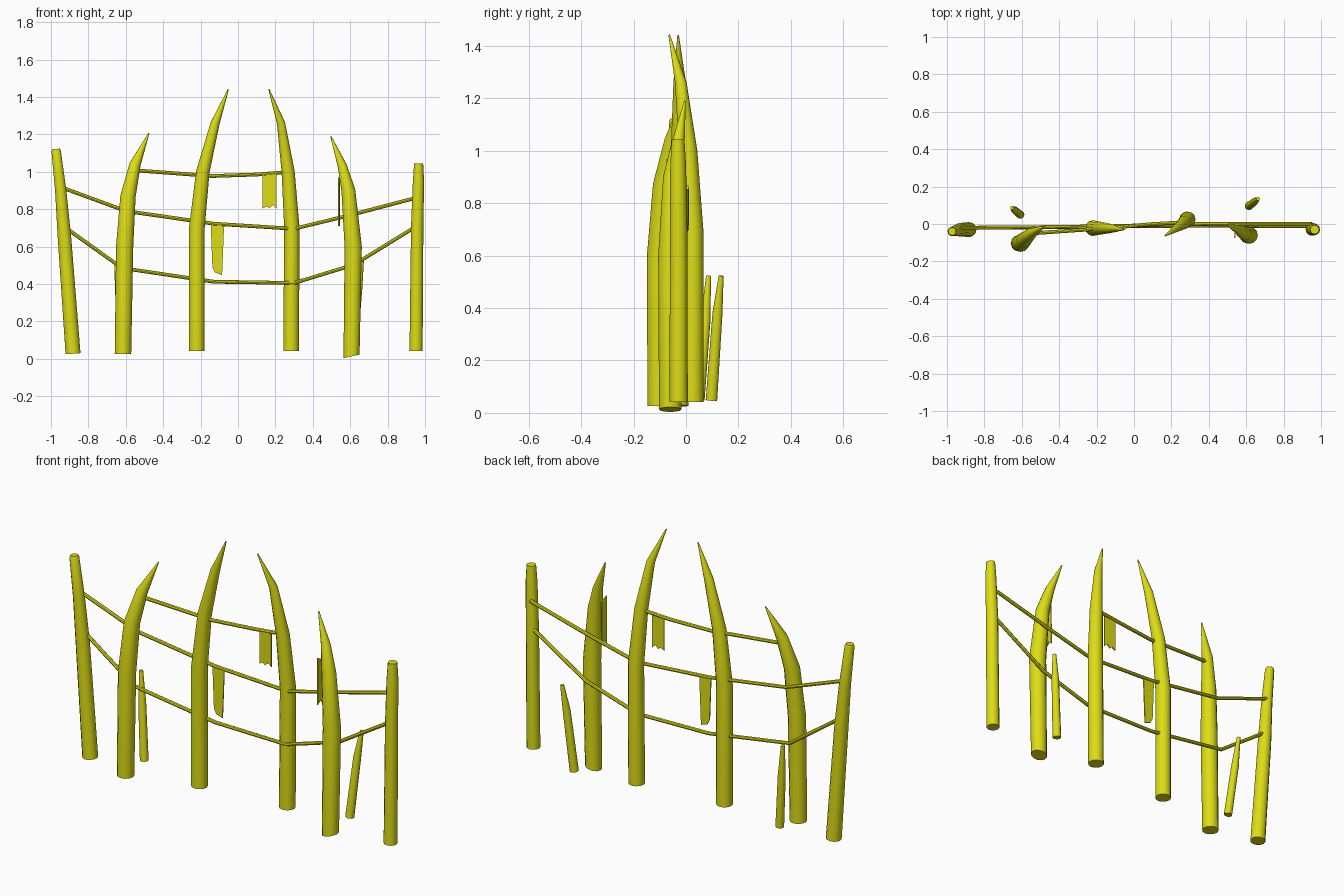
import bpy, bmesh, math
from mathutils import Vector

if "Cube" in bpy.data.objects:
    bpy.data.objects.remove(bpy.data.objects["Cube"])

mat = bpy.data.materials.new("olive yellow")
mat.diffuse_color = (0.72, 0.72, 0.008, 1)
mat.use_nodes = True
mat.node_tree.nodes["Principled BSDF"].inputs["Base Color"].default_value = mat.diffuse_color


def finish(name, bm, smooth=True):
    bmesh.ops.recalc_face_normals(bm, faces=bm.faces[:])
    me = bpy.data.meshes.new(name)
    bm.to_mesh(me)
    bm.free()
    me.materials.append(mat)
    ob = bpy.data.objects.new(name, me)
    bpy.context.collection.objects.link(ob)
    if smooth:
        bpy.ops.object.select_all(action='DESELECT')
        bpy.context.view_layer.objects.active = ob
        ob.select_set(True)
        bpy.ops.object.shade_smooth_by_angle(angle=math.radians(40))
    return ob


def tube(name, pts, sides=12, base_slant=0.0):
    """Capped tube through (x, y, z, radius) points, rings square to the path."""
    bm = bmesh.new()
    c = [Vector(p[:3]) for p in pts]
    rings = []
    for i, p in enumerate(pts):
        t = (c[min(i + 1, len(c) - 1)] - c[max(i - 1, 0)]).normalized()
        ref = Vector((0, 1, 0))
        u = ref.cross(t).normalized()
        v = t.cross(u)
        ring = []
        for k in range(sides):
            a = 2 * math.pi * k / sides
            co = c[i] + p[3] * (u * math.cos(a) + v * math.sin(a))
            if i == 0:
                co.z += base_slant * math.cos(a)
            ring.append(bm.verts.new(co))
        rings.append(ring)
    for a, b in zip(rings, rings[1:]):
        for k in range(sides):
            n = (k + 1) % sides
            bm.faces.new((a[k], a[n], b[n], b[k]))
    bm.faces.new(rings[0])
    bm.faces.new(rings[-1])
    return finish(name, bm)


def plate(name, outline, origin, axis):
    """Thin hanging cloth: outline of (width, z), extruded along its normal."""
    bm = bmesh.new()
    axis = Vector(axis).normalized()
    n = axis.cross(Vector((0, 0, 1)))
    o = Vector(origin)
    vs = [bm.verts.new(o + axis * w + Vector((0, 0, z)) - n * 0.003) for w, z in outline]
    f = bm.faces.new(vs)
    ext = bmesh.ops.extrude_face_region(bm, geom=[f])
    bmesh.ops.translate(bm, vec=n * 0.006,
                        verts=[g for g in ext['geom'] if isinstance(g, bmesh.types.BMVert)])
    return finish(name, bm, False)


# Outer posts with blunt tops
tube("left_outer_post", [(-.882, -.03, .027, .04), (-.928, -.03, .65, .036),
                         (-.948, -.035, .9, .03), (-.972, -.04, 1.11, .025), (-.973, -.04, 1.122, .02)])
tube("right_outer_post", [(.952, -.028, .042, .035), (.958, -.028, .7, .033),
                          (.965, -.03, .95, .03), (.966, -.03, 1.045, .024)])

# Tusk-shaped posts curving toward the middle
tube("left_tusk_post", [(-.615, -.103, .026, .044), (-.606, -.103, .6, .046), (-.588, -.085, .87, .041),
                        (-.55, -.052, 1.04, .03), (-.477, -.012, 1.205, .003)])
tube("left_centre_tusk", [(-.22, -.022, .042, .042), (-.22, -.022, .7, .042), (-.188, -.022, 1.0, .036),
                          (-.122, -.024, 1.26, .024), (-.052, -.03, 1.44, .003)])
tube("right_centre_tusk", [(.284, .025, .042, .042), (.288, .025, .7, .041), (.268, .008, 1.0, .035),
                           (.23, -.02, 1.26, .022), (.165, -.064, 1.442, .003)])
tube("right_tusk_post", [(.607, -.06, .013, .043), (.616, -.06, .6, .046), (.59, -.05, .9, .037),
                         (.558, -.03, 1.03, .025), (.496, -.004, 1.19, .003)], base_slant=.01)

# Short stakes behind the fence
tube("left_back_stake", [(-.608, .05, .05, .022), (-.637, .074, .35, .02), (-.652, .086, .523, .01)], 10)
tube("right_back_stake", [(.615, .097, .048, .023), (.645, .12, .38, .02), (.663, .134, .523, .01)], 10)

# Sagging ropes
ropes = {
    "top_rope": [(-.545, -.05, 1.007), (-.14, -.022, .977), (.1, 0, .985), (.29, .01, 1.0)],
    "middle_rope": [(-.945, -.02, .917), (-.6, -.018, .79), (-.13, -.012, .722), (.3, .0, .695),
                    (.6, .002, .768), (.95, .002, .86)],
    "bottom_rope": [(-.91, -.02, .692), (-.62, -.02, .485), (-.13, -.012, .412), (.3, -.01, .405),
                    (.62, -.01, .503), (.94, -.012, .7)],
}
for name, path in ropes.items():
    tube(name, [(*p, .01) for p in path], 8)

# Hanging cloth strips
plate("notched_cloth", [(-.036, .985), (.037, .985), (.037, .803), (.018, .822), (0, .803),
                        (-.015, .815), (-.036, .803)], (.168, 0, 0), (1, 0, 0))
plate("long_cloth", [(-.036, .725), (.036, .725), (.025, .448), (-.012, .46), (-.027, .49)],
      (-.11, -.012, 0), (1, 0, 0))
plate("side_cloth", [(-.02, .97), (.018, .95), (.02, .71), (0, .73), (-.02, .71)],
      (.54, -.055, 0), (.1, 1, 0))
